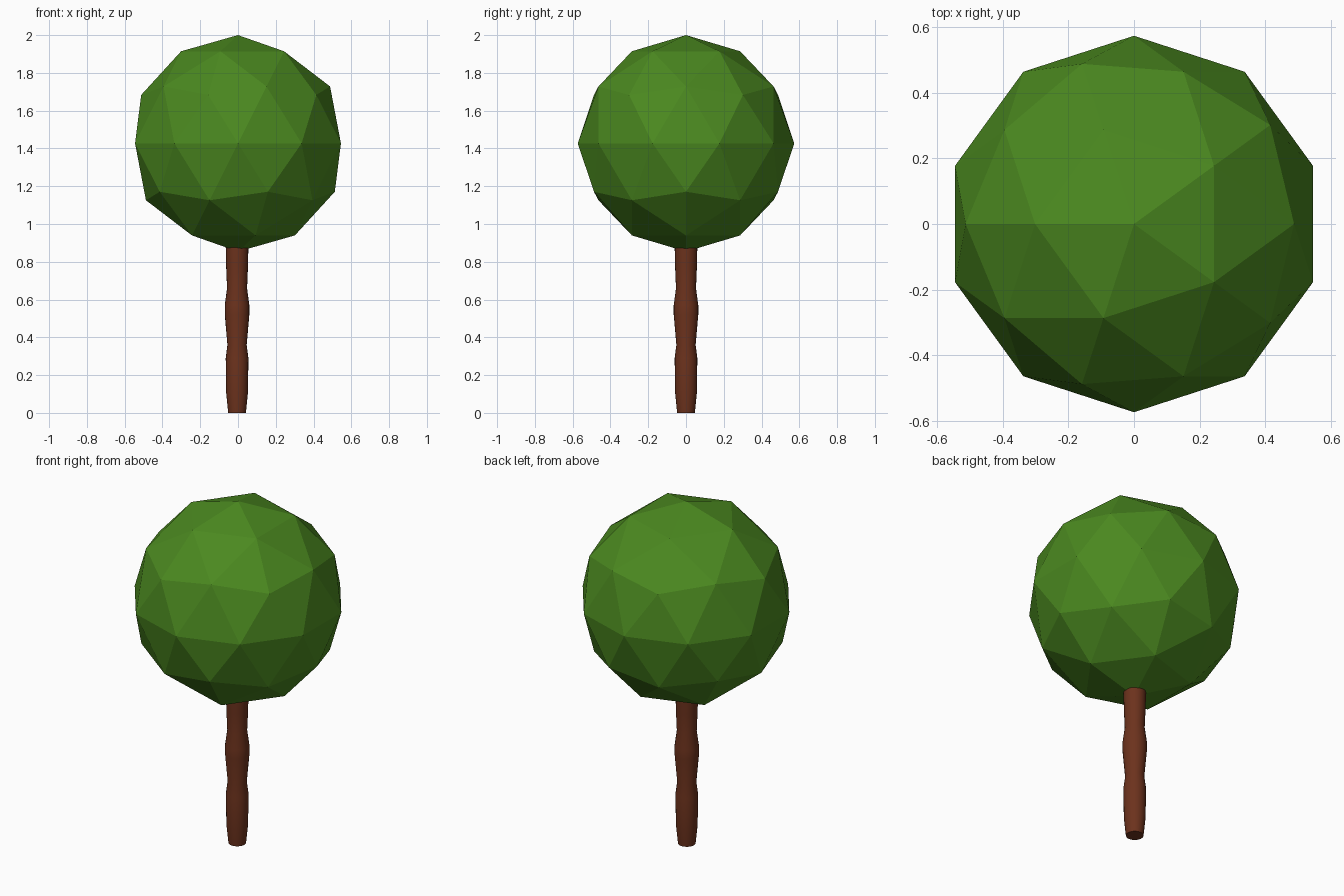
import bpy, bmesh
from math import pi, cos, sin

if "Cube" in bpy.data.objects:
    bpy.data.objects.remove(bpy.data.objects["Cube"])


def material(name, rgb):
    m = bpy.data.materials.new(name)
    m.diffuse_color = (*rgb, 1)
    m.use_nodes = True
    m.node_tree.nodes["Principled BSDF"].inputs["Base Color"].default_value = m.diffuse_color
    return m


# Foliage: flat-shaded 80-face icosphere
R = 0.573
bpy.ops.mesh.primitive_ico_sphere_add(subdivisions=2, radius=R,
                                      location=(0, 0, 2 - R), rotation=(0, 0, pi))
foliage = bpy.context.object
foliage.name = "foliage"
foliage.data.materials.append(material("leaf_green", (0.07, 0.25, 0.014)))

# Trunk: knobbly turned profile (radius, height), capped at both ends
profile = [(0.047, 0), (0.058, 0.11), (0.060, 0.29), (0.051, 0.36), (0.065, 0.52),
           (0.065, 0.57), (0.053, 0.66), (0.058, 0.78), (0.060, 0.88)]
SIDES = 24
bm = bmesh.new()
rings = [[bm.verts.new((r * cos(2 * pi * i / SIDES) - 0.005, r * sin(2 * pi * i / SIDES), z))
          for i in range(SIDES)] for r, z in profile]
for low, high in zip(rings, rings[1:]):
    for i in range(SIDES):
        j = (i + 1) % SIDES
        bm.faces.new((low[i], low[j], high[j], high[i]))
bm.faces.new(rings[0][::-1])
bm.faces.new(rings[-1])
mesh = bpy.data.meshes.new("trunk")
bm.to_mesh(mesh)
bm.free()
trunk = bpy.data.objects.new("trunk", mesh)
bpy.context.collection.objects.link(trunk)
trunk.data.materials.append(material("bark_brown", (0.15, 0.032, 0.012)))

# Smooth bark with crisp end caps
bpy.ops.object.select_all(action='DESELECT')
trunk.select_set(True)
bpy.context.view_layer.objects.active = trunk
bpy.ops.object.shade_smooth_by_angle(angle=pi / 6)
